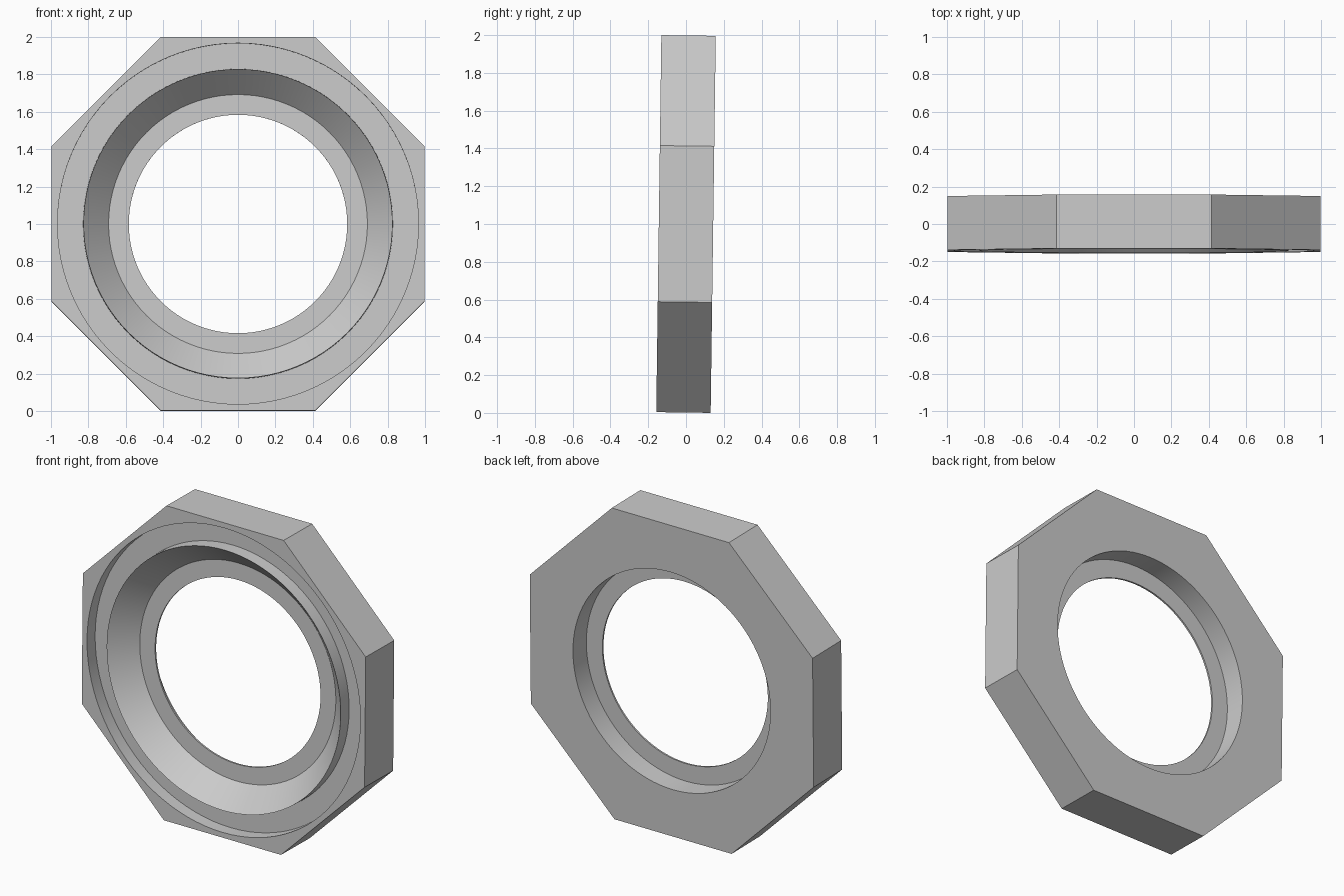
import bpy, bmesh, math
from mathutils import Matrix

if "Cube" in bpy.data.objects:
    bpy.data.objects.remove(bpy.data.objects["Cube"])

SEG = 96            # steps round the ring, a multiple of 16 so octagon corners fall on steps
APOTHEM = 0.998     # half width across the octagon flats
HALF = 0.144        # half thickness
TILT = -0.0135      # slight backward lean

# Closed section (radius, depth from the front face); OCT marks the octagonal outline
OCT = None
SECTION = [
    (OCT, 0.288), (OCT, 0.0),          # outer octagon wall
    (0.965, 0.0), (0.965, 0.082),      # round groove, outer wall
    (0.828, 0.082), (0.826, 0.0),      # groove floor and sharp lip
    (0.692, 0.142),                    # conical seat
    (0.584, 0.142), (0.584, 0.153),    # thin inner flange
    (0.697, 0.153), (0.697, 0.288),    # rear counterbore
]


def radius(r, a):
    """Circle radius, or distance to the octagon outline at angle a."""
    if r is not OCT:
        return r
    step = math.pi / 4
    return APOTHEM / math.cos((a + step / 2) % step - step / 2)


bm = bmesh.new()
rings = []
for r, depth in SECTION:
    ring = []
    for i in range(SEG):
        a = 2 * math.pi * i / SEG
        d = radius(r, a)
        ring.append(bm.verts.new((d * math.cos(a), depth - HALF, d * math.sin(a))))
    rings.append(ring)

# Skin neighbouring rings, closing the section back on itself
for k, ring in enumerate(rings):
    nxt = rings[(k + 1) % len(rings)]
    for i in range(SEG):
        j = (i + 1) % SEG
        bm.faces.new((ring[i], ring[j], nxt[j], nxt[i]))
bmesh.ops.recalc_face_normals(bm, faces=bm.faces)
bm.transform(Matrix.Translation((0, 0, 1)) @ Matrix.Rotation(TILT, 4, 'X'))

mesh = bpy.data.meshes.new("octagonal_ring")
bm.to_mesh(mesh)
bm.free()
ring_obj = bpy.data.objects.new("octagonal_ring", mesh)
bpy.context.collection.objects.link(ring_obj)

grey = bpy.data.materials.new("light_grey")
grey.diffuse_color = (0.6, 0.6, 0.6, 1)
grey.use_nodes = True
grey.node_tree.nodes["Principled BSDF"].inputs["Base Color"].default_value = grey.diffuse_color
mesh.materials.append(grey)

# Smooth round walls, crisp edges
bpy.context.view_layer.objects.active = ring_obj
ring_obj.select_set(True)
bpy.ops.object.shade_smooth_by_angle(angle=math.radians(25))
